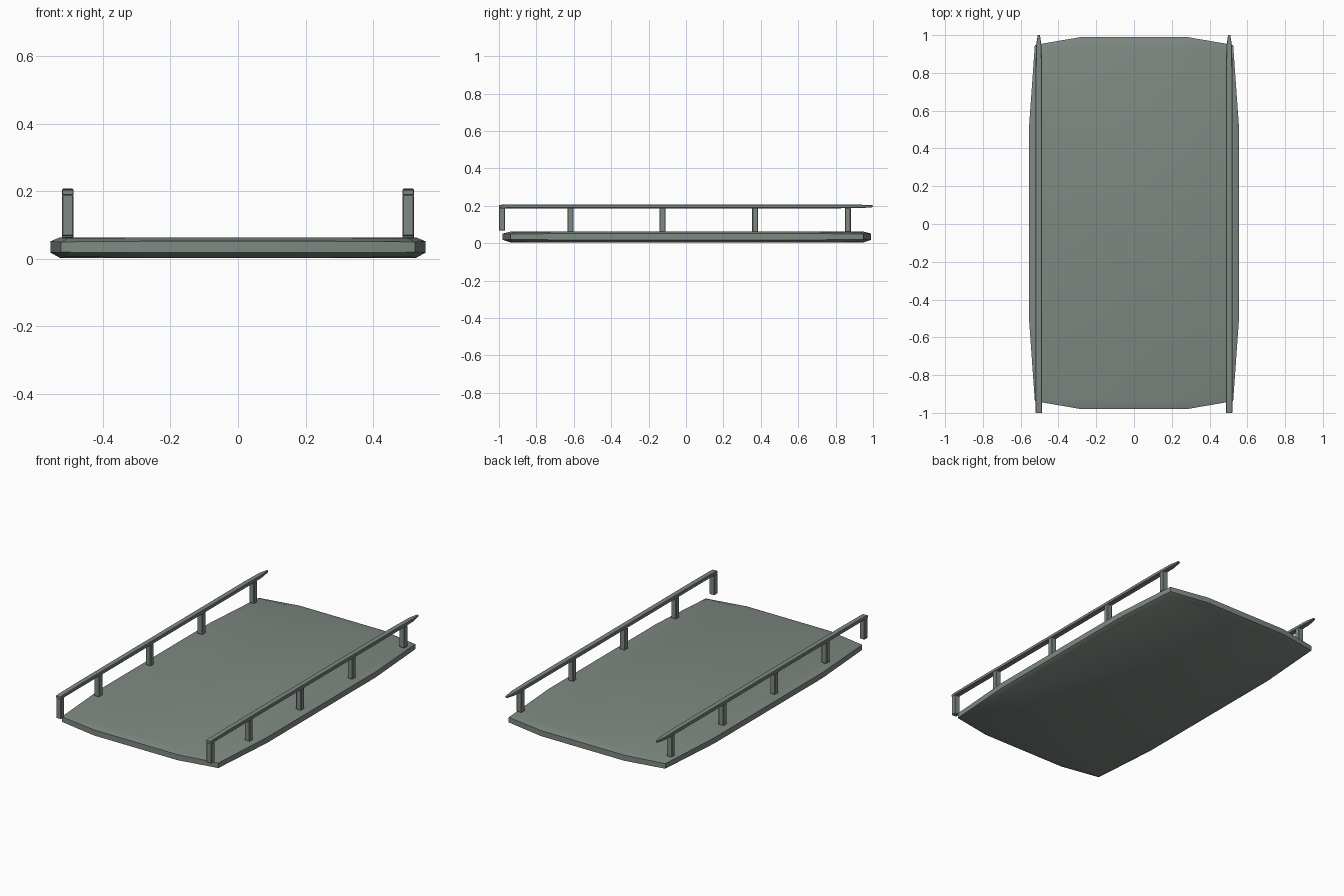
import bpy, bmesh

if "Cube" in bpy.data.objects:
    bpy.data.objects.remove(bpy.data.objects["Cube"])

mat = bpy.data.materials.new("grey_green")
mat.diffuse_color = (0.212, 0.25, 0.223, 1)
mat.use_nodes = True
mat.node_tree.nodes["Principled BSDF"].inputs["Base Color"].default_value = mat.diffuse_color


def finish(name, bm, angle):
    bmesh.ops.recalc_face_normals(bm, faces=bm.faces)
    me = bpy.data.meshes.new(name)
    bm.to_mesh(me)
    bm.free()
    me.materials.append(mat)
    ob = bpy.data.objects.new(name, me)
    bpy.context.collection.objects.link(ob)
    bpy.ops.object.select_all(action='DESELECT')
    ob.select_set(True)
    bpy.context.view_layer.objects.active = ob
    bpy.ops.object.shade_smooth_by_angle(angle=angle)
    return ob


def loft(rings):
    """Skin a list of equal-length rings and cap both ends."""
    bm = bmesh.new()
    vs = [[bm.verts.new(p) for p in r] for r in rings]
    n = len(vs[0])
    for a, b in zip(vs, vs[1:]):
        for i in range(n):
            j = (i + 1) % n
            bm.faces.new((a[i], a[j], b[j], b[i]))
    bm.faces.new(vs[0])
    bm.faces.new(vs[-1])
    return bm


def full_loop(q):
    """Mirror a quarter outline into a closed 12-sided loop."""
    half = q + [(x, -y, c) for x, y, c in reversed(q)]
    return half + [(-x, y, c) for x, y, c in reversed(half)]


# Deck: bulged slab with rounded edges (third value lowers the corners)
outer = full_loop([(0.28, 0.985, 0), (0.525, 0.943, 1), (0.555, 0.52, 0)])
inner = full_loop([(0.28, 0.940, 0), (0.505, 0.920, 1), (0.528, 0.52, 0)])
mid = 0.033
rings = []
for loop, h in ((inner, -0.03), (outer, -0.015), (outer, 0.019), (inner, 0.03)):
    rings.append([(x, y + 0.005, mid + h * (1 - 0.1 * c)) for x, y, c in loop])
finish("deck", loft(rings), 0.7)


def section(x, y, w, z0, z1):
    """Chamfered cross-section of a rail."""
    c = min(w, (z1 - z0) / 2) * 0.3
    return [(x - w, y, z0 + c), (x - w + c, y, z0), (x + w - c, y, z0), (x + w, y, z0 + c),
            (x + w, y, z1 - c), (x + w - c, y, z1), (x - w + c, y, z1), (x - w, y, z1 - c)]


for side, x in (("left", -0.504), ("right", 0.504)):
    # Hand rail: bent down at the front, tapered at the back
    stations = [(-1.0, 0.016, 0.190, 0.203), (-0.985, 0.017, 0.187, 0.206),
                (-0.79, 0.017, 0.187, 0.208), (0.80, 0.017, 0.187, 0.208),
                (0.94, 0.015, 0.188, 0.206), (1.0, 0.006, 0.193, 0.203)]
    finish(side + "_rail", loft([section(x, *s) for s in stations]), 0.5)

    # Posts
    for k, y in enumerate((-0.983, -0.617, -0.125, 0.370, 0.865)):
        z0, z1 = (0.067 if k == 0 else 0.061), 0.190
        bm = bmesh.new()
        bmesh.ops.create_cube(bm, size=1)
        for v in bm.verts:
            v.co = (x + v.co.x * 0.034, y + v.co.y * 0.032,
                    (z0 + z1) / 2 + v.co.z * (z1 - z0))
        bmesh.ops.bevel(bm, geom=bm.edges[:], offset=0.003, segments=1, affect='EDGES')
        finish("%s_post_%d" % (side, k + 1), bm, 0.5)
